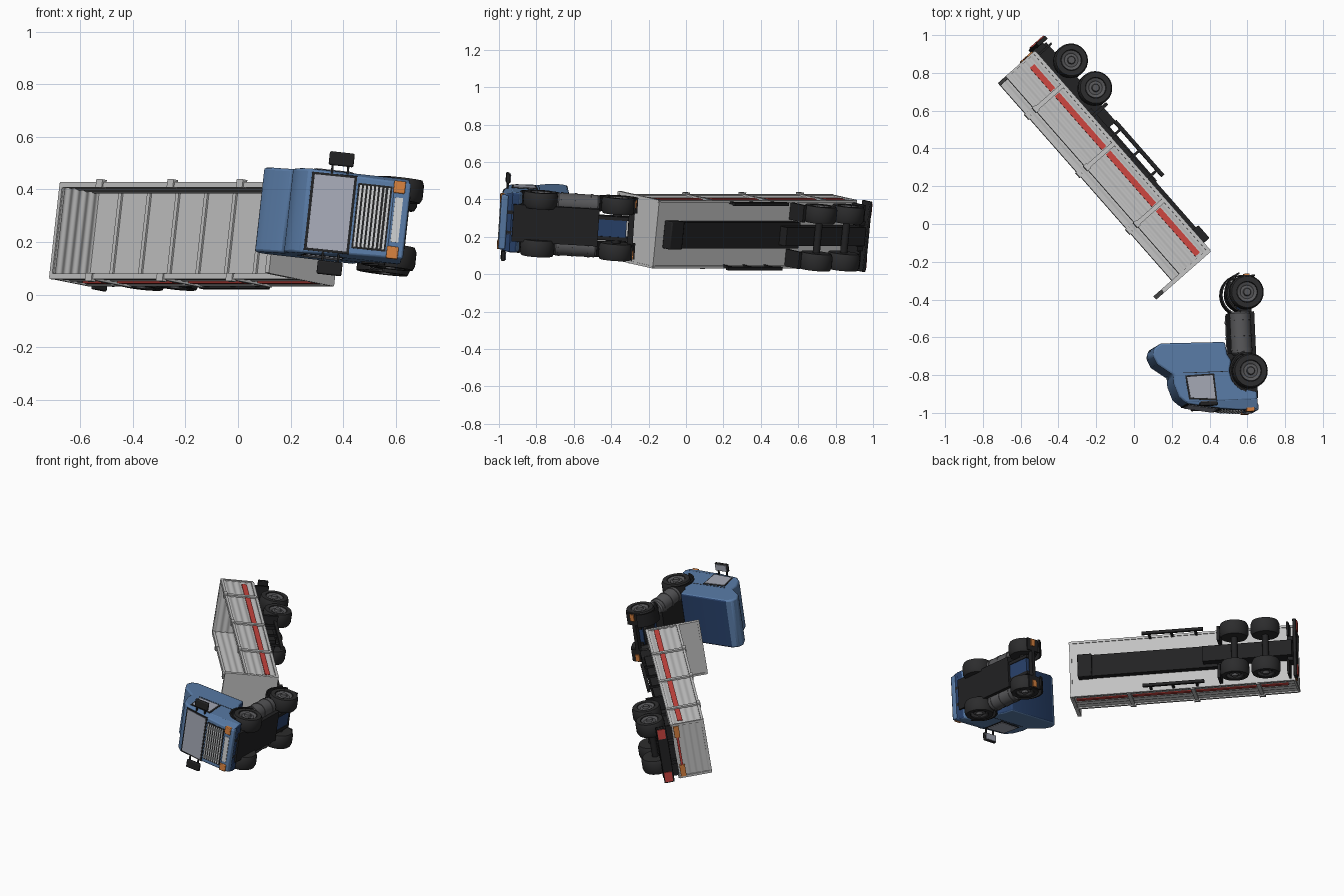
import bpy, bmesh, math
from mathutils import Matrix, Vector

if "Cube" in bpy.data.objects:
    bpy.data.objects.remove(bpy.data.objects["Cube"])

def material(name, r, g, b):
    m = bpy.data.materials.new(name)
    m.diffuse_color = (r, g, b, 1)
    m.use_nodes = True
    m.node_tree.nodes["Principled BSDF"].inputs["Base Color"].default_value = m.diffuse_color
    return m

BLUE = material("cab_blue", .10, .20, .385)
NAVY = material("dark_blue", .022, .055, .15)
GRAY = material("trailer_gray", .54, .54, .54)
DARK = material("chassis_black", .016, .016, .017)
TYRE = material("tyre_rubber", .025, .025, .026)
RIM = TANK = material("wheel_and_tank_gray", .095, .095, .10)
RED = material("red", .60, .06, .05)
ORANGE = material("orange", .68, .22, .05)
GLASS = material("glass", .37, .39, .46)
LIGHT = material("light_metal", .62, .63, .64)

def frame(origin, fx, fy, roll, pitch=0):
    """Vehicle frame lying on its side: x forward, y left (skyward), z vehicle up."""
    p, r = math.radians(pitch), math.radians(roll)
    f = Vector((fx, fy, 0)).normalized() * math.cos(p) + Vector((0, 0, math.sin(p)))
    l0 = (Vector((0, 0, 1)) - f * f.z).normalized()
    u0 = f.cross(l0)
    up = u0 * math.cos(r) + l0 * math.sin(r)
    left = l0 * math.cos(r) - u0 * math.sin(r)
    m = Matrix((f, left, up)).transposed().to_4x4()
    m.translation = origin
    return m

TRAILER = frame((-.545, .893, .214), .66, -.751, 8.5)
TRACTOR = frame((.581, -.370, .246), .045, -.999, 6.5, 3.4)
M = TRAILER

def finish(name, bm, mat, bevel=0, seg=2):
    bmesh.ops.recalc_face_normals(bm, faces=bm.faces)
    me = bpy.data.meshes.new(name)
    bm.to_mesh(me)
    bm.free()
    me.materials.append(mat)
    ob = bpy.data.objects.new(name, me)
    bpy.context.collection.objects.link(ob)
    ob.matrix_world = M
    if bevel:
        b = ob.modifiers.new("bevel", 'BEVEL')
        b.width, b.segments, b.limit_method = bevel, seg, 'ANGLE'
        b.angle_limit = math.radians(40)
    return ob

def prism(name, pts, a0, a1, mat, axis='y', bevel=0, taper=None):
    """Extrude a profile: axis y takes (x,z) points, axis x takes (y,z) points."""
    bm = bmesh.new()
    ends = []
    for a in (a0, a1):
        vs = []
        for p, q in pts:
            co = (p, taper(p) * a if taper else a, q) if axis == 'y' else (a, p, q)
            vs.append(bm.verts.new(co))
        ends.append(vs)
    n = len(pts)
    bm.faces.new(ends[0])
    bm.faces.new(ends[1][::-1])
    for i in range(n):
        j = (i + 1) % n
        bm.faces.new((ends[0][i], ends[0][j], ends[1][j], ends[1][i]))
    return finish(name, bm, mat, bevel)

def box(name, x0, x1, y0, y1, z0, z1, mat, bevel=0):
    return prism(name, [(x0, z0), (x1, z0), (x1, z1), (x0, z1)], y0, y1, mat, bevel=bevel)

def lathe(name, prof, cx, cz, mat, axis='y', n=28):
    """Turn (radius, position) points around an axis through (cx, cz)."""
    bm = bmesh.new()
    rings = []
    for r, a in prof:
        ring = []
        for k in range(n):
            t = 2 * math.pi * k / n
            p, q = cx + r * math.cos(t), cz + r * math.sin(t)
            ring.append(bm.verts.new((p, a, q) if axis == 'y' else (a, p, q)))
        rings.append(ring)
    for A, B in zip(rings, rings[1:]):
        for k in range(n):
            j = (k + 1) % n
            bm.faces.new((A[k], A[j], B[j], B[k]))
    bm.faces.new(rings[0])
    bm.faces.new(rings[-1])
    return finish(name, bm, mat)

def wheel(name, x, z, s, y0, y1, r):
    """Tyre with stepped rim and hub; s is the side."""
    w = y1 - y0
    lathe(name + "_tyre", [(r * .62, s * y0), (r * .9, s * y0), (r, s * (y0 + .2 * w)), (r, s * (y1 - .2 * w)),
                           (r * .92, s * y1), (r * .62, s * y1), (r * .6, s * (y1 - .012))], x, z, TYRE)
    lathe(name + "_rim", [(r * .6, s * (y1 - .014)), (r * .58, s * (y1 - .003)), (r * .46, s * (y1 - .006)),
                          (r * .4, s * (y1 - .011)), (r * .24, s * (y1 - .009)), (r * .2, s * (y1 + .004))], x, z, RIM)

def corrugated(base, sign, height):
    """Gently waved wall cross-section."""
    n = 40
    out = [(.004 - .003 * math.cos(2 * math.pi * 5 * i / n), height * i / n) for i in range(n + 1)]
    back = [(d - .008, z) for d, z in reversed(out)]
    return [(base + sign * d, z) for d, z in out + back]

# ---------------------------------------------------------------- trailer bed
L, W, H = 1.40, .182, .20
POSTS = (.23, .64, 1.04)
box("bed_floor", 0, L, -W, W, 0, .012, GRAY)
for i in range(8):
    x = .13 + i * .165
    box("floor_rib", x, x + .018, -W + .01, W - .01, .012, .02, GRAY)
for s in (1, -1):
    prism("side_wall", corrugated(s * (W - .008), s, H), .005, L - .005, GRAY, 'x')
    box("top_rail", 0, L, s * (W - .016), s * (W + .005), H - .012, H + .004, GRAY)
    box("bottom_rail", 0, L, s * (W - .012), s * (W + .002), -.006, .012, GRAY)
    for x in POSTS:
        box("side_post", x - .012, x + .012, s * (W - .004), s * (W + .007), 0, H, GRAY)
        box("rail_bracket", x - .018, x + .018, s * (W - .018), s * (W + .014), H - .012, H + .010, GRAY)
    cuts = (0.03,) + POSTS + (L - .01,)
    for a, b in zip(cuts, cuts[1:]):
        box("red_stripe", a + .016, b - .016, s * (W - .004), s * (W + .001), .045, .077, RED)
    for x in (0, L):
        box("corner_post", x - .006, x + .006, s * (W - .012), s * (W + .003), 0, H, GRAY)
prism("tailgate", corrugated(.006, -1, H), -W + .008, W - .008, GRAY)
box("tailgate_rail", -.004, .012, -W, W, H - .012, H + .004, GRAY)
box("headboard", L - .008, L + .006, -W, W, -.004, .327, GRAY)
for s in (1, -1):
    box("headboard_edge", L - .014, L + .009, s * (W - .01), s * (W + .002), 0, .33, GRAY)
box("headboard_cap", L - .014, L + .009, -W, W, .32, .333, GRAY)
# tailgate lamps
for s in (1, -1):
    box("tail_lamp", -.013, 0, s * .095, s * .172, .010, .044, ORANGE)
box("tailgate_stripe", -.010, -.001, -.095, .095, .020, .034, RED)

# ------------------------------------------------------------ trailer chassis
box("spine", .42, 1.34, -.07, .07, -.045, 0, DARK)
box("coupling_block", 1.26, 1.35, -.075, .075, -.062, 0, DARK, .006)
box("bogie_frame", 0, .56, -.05, .05, -.10, 0, DARK)
for s in (1, -1):
    for x in (.16, .355):
        wheel("trailer_wheel", x, -.12, s, .082, .172, .09)
    box("mudguard", .448, .466, s * .08, s * .172, -.11, 0, DARK)
    box("rear_mudflap", .018, .03, s * .08, s * .172, -.10, 0, DARK)
    box("bumper_bracket", -.012, .03, s * .055, s * .08, -.08, 0, DARK)
    box("bumper_lamp", -.036, -.029, s * .115, s * .18, -.092, -.045, RED)
    # side guard rails on brackets
    box("side_guard", .555, .94, s * .165, s * .183, -.088, -.068, DARK)
    for x in (.60, .75, .89):
        box("guard_bracket", x, x + .014, s * .165, s * .178, -.075, 0, DARK)
box("rear_bumper", -.03, -.008, -.19, .19, -.098, -.035, DARK, .004)
for x in (.16, .355):
    lathe("trailer_axle", [(.02, -.12), (.02, .12)], x, -.12, DARK, n=12)

# ------------------------------------------------------------ tractor chassis
M = TRACTOR
for s in (1, -1):
    box("frame_rail", -.06, .60, s * .045, s * .065, -.03, .03, DARK)
    wheel("rear_wheel", 0, 0, s, .08, .168, .09)
    wheel("front_wheel", .418, 0, s, .085, .172, .092)
    # curved rear fender
    ang = [math.radians(20 + 14 * k) for k in range(11)]
    arc = [(.113 * math.cos(a), .113 * math.sin(a)) for a in ang]
    arc += [(.104 * math.cos(a), .104 * math.sin(a)) for a in reversed(ang)]
    prism("rear_fender", arc, s * .08, s * .166, DARK)
    box("rear_flap", -.09, -.082, s * .085, s * .165, -.045, .055, DARK)
    box("rear_lamp", -.097, -.089, s * .115, s * .16, -.018, .012, ORANGE)
    # fuel tank with bands
    R = .055
    lathe("fuel_tank", [(R * .85, .10), (R, .11), (R, .32), (R * .85, .33)], s * .113, .038, TANK, 'x', 24)
    for x in (.135, .22, .295):
        lathe("tank_band", [(R + .003, x), (R + .003, x + .012)], s * .113, .038, TANK, 'x', 24)
box("rear_deck", -.05, .14, -.06, .06, -.025, .035, NAVY)
box("coupling_plate", -.05, .06, -.055, .055, .035, .05, DARK, .006)
box("rear_crossmember", -.09, -.06, -.165, .165, -.012, .012, DARK)
box("belly_pan", .10, .34, -.10, .10, -.04, .09, DARK)
box("cab_underside", .32, .56, -.10, .10, -.04, .12, DARK)
for x in (0, .418):
    lathe("axle", [(.024, -.12), (.024, .12)], x, 0, DARK, n=12)

# ------------------------------------------------------------------------ cab
C = .162
body = prism("cab_body", [(.26, .13), (.255, .47), (.275, .505), (.315, .518), (.365, .495), (.425, .412), (.47, .412),
                          (.54, .388), (.575, .352), (.575, -.03), (.53, -.03), (.51, .05), (.465, .10), (.415, .112),
                          (.36, .10), (.325, .12)], -C, C, BLUE, bevel=.01)
nose = prism("cab_front", [(.565, .36), (.58, .34), (.611, .17), (.622, .06), (.622, -.03), (.565, -.03)],
             -1, 1, BLUE, bevel=.006, taper=lambda x: C - .28 * (x - .565))
# dark blue on the back wall and the underside
for ob in (body, nose):
    ob.data.materials.append(NAVY)
    for f in ob.data.polygons:
        if f.normal.z < -.4 or (f.normal.x < -.9 and f.center.x < .3):
            f.material_index = 1

def front_plate(name, z0, z1, half, mat, lift):
    """Thin plate following the sloping front of the cab."""
    def fx(z):
        return .58 + .031 * (.34 - z) / .17 if z > .17 else .611 + .011 * min(1, (.17 - z) / .11)
    prism(name, [(fx(z0) - .002, z0), (fx(z0) + lift, z0), (fx(z1) + lift, z1), (fx(z1) - .002, z1)], -half, half, mat)

front_plate("windshield_frame", .172, .343, .150, DARK, .003)
front_plate("windshield", .182, .333, .141, GLASS, .006)
front_plate("grille_back", .035, .165, .125, DARK, .003)
for i in range(8):
    z = .042 + i * .0155
    front_plate("grille_slat", z, z + .008, .118, LIGHT, .007)
box("bumper", .59, .628, -.146, .146, -.035, .028, BLUE, .008)
box("bumper_plate", .624, .631, -.085, .085, -.010, .020, LIGHT)
for s in (1, -1):
    box("headlamp", .59, .633, s * .102, s * .149, -.014, .030, ORANGE, .004)
    # side window with dark frame, door lines and mirror
    for name, g, y, mat in (("window_frame", 0, .002, DARK), ("side_window", .009, .005, GLASS)):
        prism(name, [(.425 + g, .195 + g), (.568 - g, .185 + g), (.558 - g, .335 - g), (.43 + g, .35 - g)],
              s * (C - .004), s * (C + y), mat)
    box("door_seam", .415, .418, s * (C - .003), s * (C + .001), .12, .36, DARK)
    box("mirror", .578, .598, s * .183, s * .235, .19, .285, DARK, .006)
    box("mirror_glass", .573, .579, s * .189, s * .229, .197, .278, GLASS)
    for z in (.205, .265):
        box("mirror_arm", .582, .592, s * .15, s * .19, z, z + .008, DARK)
    # wheel-arch trim
    ang = [math.radians(15 + 15 * k) for k in range(11)]
    arc = [(.418 + .113 * math.cos(a), .113 * math.sin(a)) for a in ang]
    arc += [(.418 + .102 * math.cos(a), .102 * math.sin(a)) for a in reversed(ang)]
    prism("front_fender", arc, s * .09, s * (C + .006), DARK)

# smooth round parts, keep hard edges
bpy.ops.object.select_all(action='SELECT')
bpy.context.view_layer.objects.active = bpy.context.selected_objects[0]
bpy.ops.object.shade_smooth_by_angle(angle=math.radians(32))
